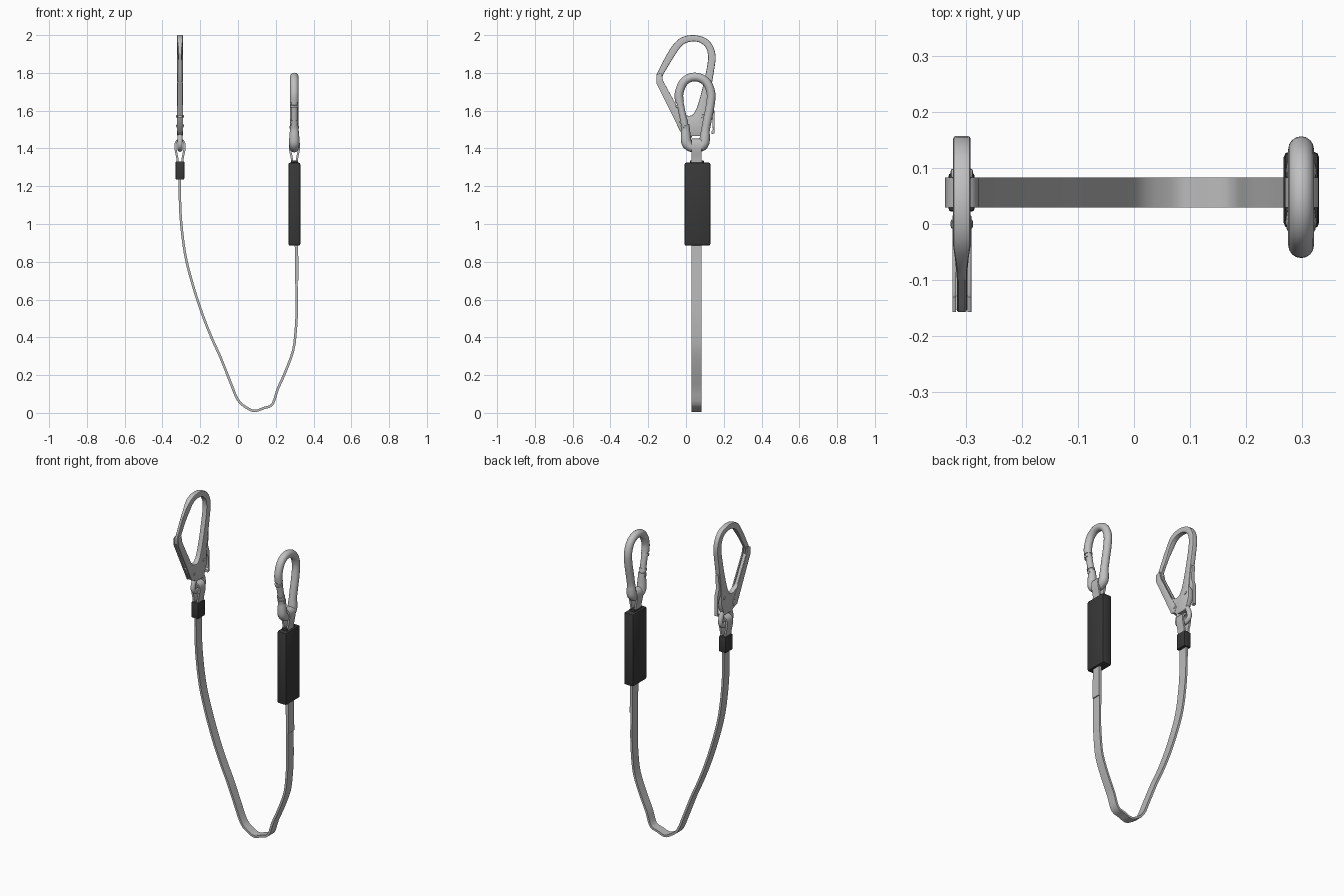
import bpy, bmesh, math
from mathutils import Vector

if "Cube" in bpy.data.objects:
    bpy.data.objects.remove(bpy.data.objects["Cube"])


def material(name, c):
    m = bpy.data.materials.new(name)
    m.diffuse_color = (*c, 1)
    m.use_nodes = True
    m.node_tree.nodes["Principled BSDF"].inputs["Base Color"].default_value = m.diffuse_color
    return m


METAL = material("light grey metal", (0.53, 0.53, 0.53))
WEBBING = material("grey webbing", (0.5, 0.5, 0.5))
BLACK = material("black cover", (0.04, 0.04, 0.04))
X, Y, Z = Vector((1, 0, 0)), Vector((0, 1, 0)), Vector((0, 0, 1))
SY = 0.056             # strap centre in y
HX, CX = -0.307, 0.298  # hook and carabiner centre in x


def finish(name, bm, mat, angle=35):
    bmesh.ops.recalc_face_normals(bm, faces=bm.faces)
    me = bpy.data.meshes.new(name)
    bm.to_mesh(me)
    bm.free()
    me.materials.append(mat)
    ob = bpy.data.objects.new(name, me)
    bpy.context.collection.objects.link(ob)
    bpy.ops.object.select_all(action='DESELECT')
    ob.select_set(True)
    bpy.context.view_layer.objects.active = ob
    bpy.ops.object.shade_smooth_by_angle(angle=math.radians(angle))
    return ob


def smooth(pts, n, closed):
    """Catmull-Rom subdivision of a 2D/3D tuple list."""
    pts = [Vector(p) for p in pts]
    m, out = len(pts), []
    get = (lambda i: pts[i % m]) if closed else (lambda i: pts[max(0, min(m - 1, i))])
    for i in range(m if closed else m - 1):
        a, b, c, d = (get(i + k) for k in (-1, 0, 1, 2))
        for k in range(n):
            t = k / n
            out.append(0.5 * (2 * b + (c - a) * t + (2 * a - 5 * b + 4 * c - d) * t * t
                              + (3 * b - a - 3 * c + d) * t ** 3))
    if not closed:
        out.append(pts[-1])
    return out


def sweep(name, pts, u, axis, offset, profile, mat, closed=False, n=5):
    """Sweep a profile along a flat path in the plane (u, Z); third point value scales it."""
    pts = smooth([p if len(p) == 3 else (*p, 1) for p in pts], n, closed)
    m, bm, rings = len(pts), bmesh.new(), []
    for i, p in enumerate(pts):
        a = pts[(i - 1) % m] if closed else pts[max(0, i - 1)]
        b = pts[(i + 1) % m] if closed else pts[min(m - 1, i + 1)]
        t = (b - a).to_2d().normalized()
        nrm = u * -t.y + Z * t.x
        o = u * p.x + Z * p.y + axis * offset
        rings.append([bm.verts.new(o + (nrm * q[0] + axis * q[1]) * p.z) for q in profile])
    k = len(profile)
    for i in range(m if closed else m - 1):
        r, s = rings[i], rings[(i + 1) % m]
        for j in range(k):
            bm.faces.new((r[j], r[(j + 1) % k], s[(j + 1) % k], s[j]))
    if not closed:
        bm.faces.new(rings[0])
        bm.faces.new(rings[-1])
    return finish(name, bm, mat)


def circle(r, n=16):
    return [(r * math.cos(2 * math.pi * i / n), r * math.sin(2 * math.pi * i / n)) for i in range(n)]


def ribbon(name, pts, thick, closed=False, n=4):
    h, w = thick / 2, 0.027
    return sweep(name, pts, X, Y, SY, [(-h, -w), (h, -w), (h, w), (-h, w)], WEBBING, closed, n)


def tube(name, pts, r, x, closed=False, n=5):
    return sweep(name, pts, Y, X, x, circle(r), METAL, closed, n)


def box(name, x0, x1, y0, y1, z0, z1, bev, mat):
    bm = bmesh.new()
    bmesh.ops.create_cube(bm, size=1)
    for v in bm.verts:
        v.co = ((x0, x1)[v.co.x > 0], (y0, y1)[v.co.y > 0], (z0, z1)[v.co.z > 0])
    bmesh.ops.bevel(bm, geom=bm.edges[:], offset=bev, segments=2, profile=0.5, affect='EDGES')
    return finish(name, bm, mat)


def plate(name, outline, x, thick, bev, taper=None):
    """Extrude a (y, z) outline along x with chamfered rims; taper thins it towards -y."""
    bm = bmesh.new()
    f = bm.faces.new([bm.verts.new((x - thick / 2, y, z)) for y, z in outline])
    new = bmesh.ops.extrude_face_region(bm, geom=[f])["geom"]
    bmesh.ops.translate(bm, vec=X * thick, verts=[g for g in new if isinstance(g, bmesh.types.BMVert)])
    rims = [e for e in bm.edges if abs(e.verts[0].co.x - e.verts[1].co.x) < 1e-5]
    bmesh.ops.bevel(bm, geom=rims, offset=bev, segments=2, profile=0.5, affect='EDGES')
    if taper:
        for v in bm.verts:
            if v.co.y < -0.04 and v.co.z > 1.7:
                t = min(1, (-0.04 - v.co.y) / 0.04)
                v.co.x = x + (v.co.x - x) * (1 - t * (1 - taper))
    bmesh.ops.triangulate(bm, faces=[g for g in bm.faces if len(g.verts) > 4])
    return finish(name, bm, METAL)


# hanging webbing strap
ribbon("strap", [(-0.308, 1.30), (-0.308, 1.18), (-0.303, 1.03), (-0.28, 0.84), (-0.24, 0.68),
                 (-0.188, 0.52), (-0.135, 0.387), (-0.095, 0.30), (-0.045, 0.175), (0, 0.068),
                 (0.05, 0.025), (0.09, 0.01), (0.135, 0.025), (0.182, 0.045), (0.21, 0.125),
                 (0.25, 0.215), (0.292, 0.33), (0.306, 0.44), (0.311, 0.55), (0.309, 0.72),
                 (0.306, 0.95)], 0.013, n=3)
ribbon("strap_overlap", [(0.313, 0.70), (0.311, 0.80), (0.309, 0.92)], 0.017)

# sewn webbing loops at both ends
for name, cx in (("hook_loop", HX), ("carabiner_loop", CX + 0.001)):
    ribbon(name, [(cx - 0.009, 1.27), (cx - 0.013, 1.34), (cx - 0.024, 1.40), (cx - 0.02, 1.435),
                  (cx, 1.446), (cx + 0.02, 1.435), (cx + 0.024, 1.40), (cx + 0.013, 1.34),
                  (cx + 0.009, 1.27)], 0.011)

# black covers
box("stitch_sleeve", -0.331, -0.284, 0.022, 0.091, 1.235, 1.332, 0.006, BLACK)
box("absorber_pack", 0.267, 0.33, -0.008, 0.129, 0.885, 1.325, 0.01, BLACK)
box("absorber_collar", 0.28, 0.316, 0.02, 0.094, 1.31, 1.337, 0.004, BLACK)

# carabiner frame, pear shaped with an eye at the bottom, open on the gate side
tube("carabiner_frame", [(-0.034, 1.645), (-0.037, 1.69), (-0.018, 1.743), (0.012, 1.77), (0.048, 1.778),
                         (0.086, 1.768), (0.117, 1.738), (0.133, 1.685), (0.127, 1.62), (0.113, 1.55),
                         (0.103, 1.495), (0.1, 1.46, 1.15), (0.095, 1.428, 1.2), (0.075, 1.408, 1.1),
                         (0.05, 1.402), (0.024, 1.408, 1.1), (0.004, 1.428, 1.2), (-0.001, 1.46, 1.15),
                         (-0.002, 1.50), (-0.006, 1.525)], 0.023, CX)
# carabiner gate with its hinge and latch
tube("carabiner_gate", [(-0.034, 1.655), (-0.023, 1.60), (-0.004, 1.51)], 0.0185, CX, n=2)
tube("gate_latch_ring", [(-0.034, 1.632), (-0.031, 1.62)], 0.023, CX, n=1)
tube("gate_hinge_ring", [(-0.014, 1.55), (-0.011, 1.538)], 0.022, CX, n=1)
box("gate_hinge_pin", CX - 0.025, CX + 0.025, -0.012, 0.004, 1.505, 1.521, 0.004, METAL)

# large hook: arch, spine and lower body in one plate
outer = smooth([(-0.157, 1.79), (-0.1, 1.9), (-0.056, 1.963), (-0.013, 1.992), (0.045, 2.0),
                (0.103, 1.984), (0.14, 1.947), (0.157, 1.888), (0.148, 1.81), (0.128, 1.69),
                (0.117, 1.60)], 3, False)
inner = smooth([(-0.005, 1.575), (0.03, 1.575), (0.055, 1.61), (0.08, 1.69), (0.103, 1.79),
                (0.117, 1.875), (0.107, 1.93), (0.075, 1.96), (0.03, 1.966), (-0.015, 1.95),
                (-0.055, 1.9), (-0.122, 1.79)], 3, False)
body = [(0.118, 1.54), (0.1, 1.49), (0.085, 1.465), (0.02, 1.465), (-0.025, 1.49), (-0.062, 1.565),
        (-0.045, 1.60)]
hook = [tuple(p) for p in outer] + body + [tuple(p) for p in inner] + [(-0.128, 1.755), (-0.157, 1.755)]
plate("hook_body", hook, HX, 0.031, 0.005, taper=0.58)

# hook gate: two cheeks that straddle the nose, and the bar between them
cheek = [(-0.157, 1.79), (-0.13, 1.80), (-0.12, 1.755), (-0.03, 1.59), (0.015, 1.515), (0.0, 1.485),
         (-0.03, 1.49), (-0.157, 1.745)]
for side, sx in (("left", -1), ("right", 1)):
    plate("hook_gate_cheek_" + side, cheek, HX + sx * 0.0135, 0.007, 0.001)
plate("hook_gate_bar", [(-0.153, 1.755), (-0.128, 1.755), (-0.04, 1.59), (-0.065, 1.575)],
      HX, 0.022, 0.002)

# hook release lever along the back of the spine
plate("hook_lever", [(0.125, 1.73), (0.142, 1.725), (0.136, 1.64), (0.15, 1.60), (0.151, 1.48),
                     (0.134, 1.475), (0.134, 1.49), (0.142, 1.50), (0.138, 1.57), (0.11, 1.61)],
      HX, 0.022, 0.002)
# rivets through the body
for i, (y, z) in enumerate([(0.0, 1.52), (0.09, 1.57)]):
    box("hook_rivet_%d" % i, HX - 0.02, HX + 0.02, y - 0.009, y + 0.009, z - 0.009, z + 0.009,
        0.005, METAL)
# swivel link that carries the webbing loop
tube("hook_link", [(0.03, 1.49), (0.01, 1.45), (0.008, 1.415), (0.03, 1.398), (0.056, 1.396),
                   (0.082, 1.398), (0.104, 1.415), (0.102, 1.45), (0.083, 1.49)], 0.014, HX)
